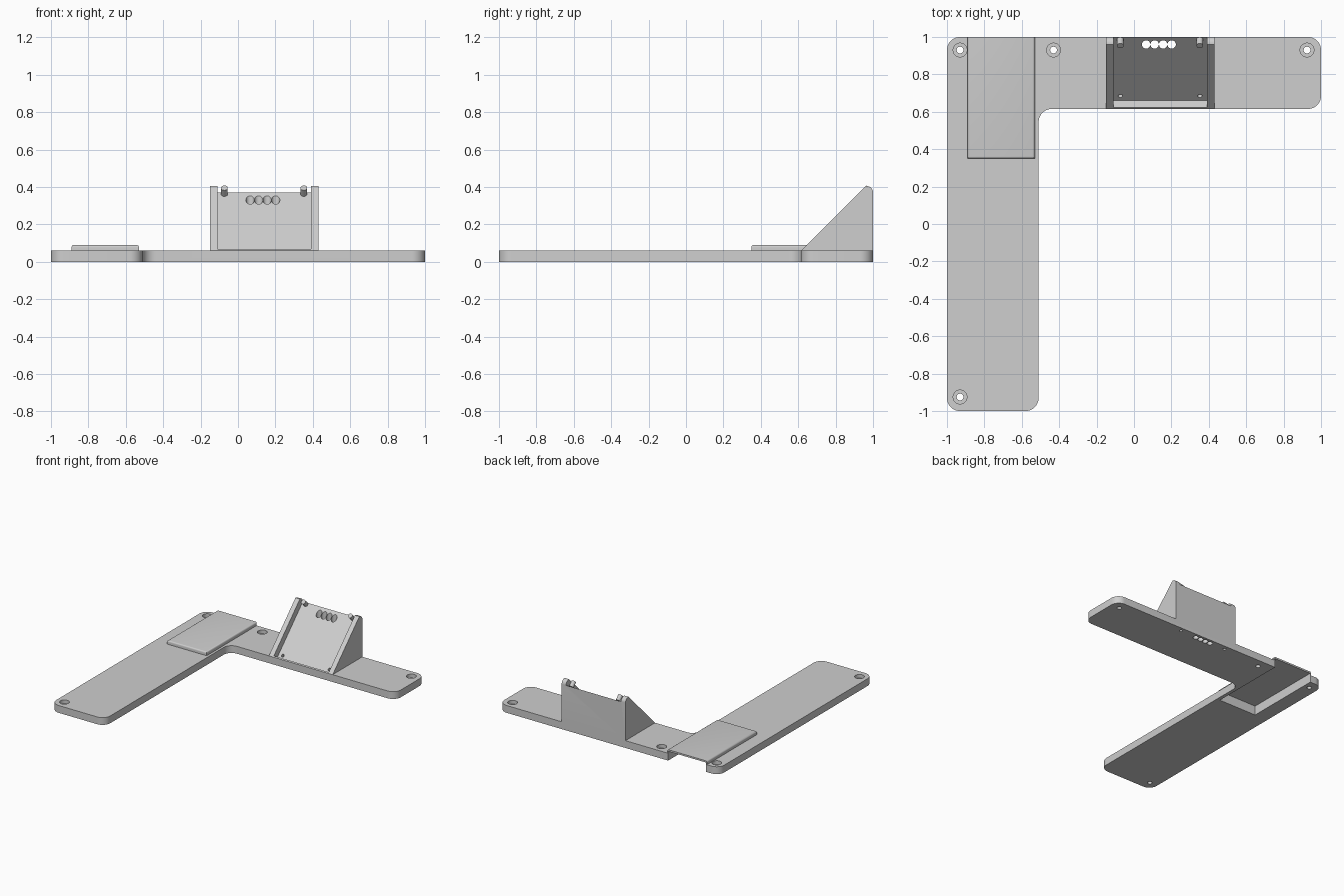
import bpy, bmesh, math
from mathutils import Vector, Matrix

cube = bpy.data.objects.get("Cube")
if cube:
    bpy.data.objects.remove(cube, do_unlink=True)

grey = bpy.data.materials.new("matte_grey")
grey.use_nodes = True
grey.diffuse_color = (0.62, 0.62, 0.62, 1)
grey.node_tree.nodes["Principled BSDF"].inputs["Base Color"].default_value = grey.diffuse_color


def make_object(name, bm):
    bmesh.ops.recalc_face_normals(bm, faces=bm.faces[:])
    mesh = bpy.data.meshes.new(name)
    bm.to_mesh(mesh)
    bm.free()
    mesh.materials.append(grey)
    obj = bpy.data.objects.new(name, mesh)
    bpy.context.collection.objects.link(obj)
    return obj


def fillet(corners, steps=10):
    """Round each (u, v, radius) corner of a closed outline."""
    pts = [Vector((u, v, 0)) for u, v, _ in corners]
    out = []
    for i, p in enumerate(pts):
        r = corners[i][2]
        if not r:
            out.append(p)
            continue
        a = (pts[i - 1] - p).normalized()
        b = (pts[(i + 1) % len(pts)] - p).normalized()
        half = a.angle(b) / 2
        centre = p + (a + b).normalized() * (r / math.sin(half))
        reach = r / math.tan(half)
        start = (p + a * reach - centre).normalized()
        end = (p + b * reach - centre).normalized()
        out += [centre + start.slerp(end, k / steps) * r for k in range(steps + 1)]
    return out


def prism(name, outline, lo, hi, along_x=False):
    """Extrude an xy outline along z, or a yz outline along x."""
    bm = bmesh.new()
    place = (lambda p: (lo, p.x, p.y)) if along_x else (lambda p: (p.x, p.y, lo))
    face = bm.faces.new([bm.verts.new(place(p)) for p in outline])
    new = bmesh.ops.extrude_face_region(bm, geom=[face])["geom"]
    shift = Vector((hi - lo, 0, 0)) if along_x else Vector((0, 0, hi - lo))
    bmesh.ops.translate(bm, vec=shift, verts=[g for g in new if isinstance(g, bmesh.types.BMVert)])
    return make_object(name, bm)


def box_outline(x0, x1, y0, y1):
    return fillet([(x0, y0, 0), (x1, y0, 0), (x1, y1, 0), (x0, y1, 0)])


def cylinder(name, start, end, radius):
    start, end = Vector(start), Vector(end)
    axis = end - start
    bm = bmesh.new()
    turn = Vector((0, 0, 1)).rotation_difference(axis).to_matrix().to_4x4()
    bmesh.ops.create_cone(bm, cap_ends=True, segments=32, radius1=radius, radius2=radius,
                          depth=axis.length,
                          matrix=Matrix.Translation((start + end) / 2) @ turn)
    return make_object(name, bm)


def combine(target, tool, operation):
    mod = target.modifiers.new(operation.lower(), "BOOLEAN")
    mod.operation, mod.solver, mod.object = operation, "EXACT", tool
    tool.hide_render = True
    bpy.context.view_layer.objects.active = target
    bpy.ops.object.modifier_apply(modifier=mod.name)
    bpy.data.objects.remove(tool, do_unlink=True)


# L-shaped base plate with rounded corners
R = 0.07
base = prism("base_plate_with_stand", fillet([
    (-1, -1, R), (-0.51, -1, R), (-0.51, 0.615, R),
    (1, 0.615, R), (1, 1, R), (-1, 1, R)]), 0, 0.06)

# Sloped stand on the back arm
stand = prism("stand", fillet([
    (0.615, 0.03, 0), (0.615, 0.06, 0), (0.96, 0.405, 0),
    (1, 0.405, 0.035), (1, 0.03, 0)]), -0.15, 0.43, along_x=True)
combine(base, stand, "UNION")

# Raised cover with softened top edges, open at the back
cover = prism("cover", box_outline(-0.89, -0.53, 0.35, 1), 0.03, 0.09)
bm = bmesh.new()
bm.from_mesh(cover.data)
edges = [e for e in bm.edges
         if all(v.co.z > 0.08 for v in e.verts) and any(v.co.y < 0.9 for v in e.verts)]
bmesh.ops.bevel(bm, geom=edges, offset=0.012, segments=4, profile=0.5, affect="EDGES")
bm.to_mesh(cover.data)
bm.free()
combine(base, cover, "UNION")

# Slot beneath the cover
combine(base, prism("slot_cutter", box_outline(-0.882, -0.538, 0.358, 1.1), -0.1, 0.076), "DIFFERENCE")

# Slanted recess in the stand, leaving side walls and a bottom lip
combine(base, prism("recess_cutter", fillet([
    (0.66, 0.03, 0), (1.215, 0.585, 0), (1.1, 0.7, 0), (0.545, 0.145, 0)]),
    -0.11, 0.39, along_x=True), "DIFFERENCE")

# Counterbored mounting holes
for x, y in [(-0.93, 0.93), (-0.43, 0.93), (0.925, 0.93), (-0.93, -0.925)]:
    combine(base, cylinder("bore_cutter", (x, y, 0.03), (x, y, 0.065), 0.037), "DIFFERENCE")
    combine(base, cylinder("hole_cutter", (x, y, -0.1), (x, y, 0.05), 0.018), "DIFFERENCE")

# Row of vertical wire holes through the stand
for i in range(4):
    x = 0.065 + i * 0.0455
    combine(base, cylinder("wire_cutter", (x, 0.96, -0.1), (x, 0.96, 0.5), 0.0222), "DIFFERENCE")

# Pegs at the top of the recess, small screw holes in its foot and underside
for side, x in (("right", -0.073), ("left", 0.352)):
    peg = cylinder("peg_" + side, (x, 0.986, 0.362), (x, 0.953, 0.395), 0.018)
    combine(base, cylinder("screw_cutter", (x, 0.66, 0.08), (x, 0.715, 0.025), 0.012), "DIFFERENCE")
    combine(base, cylinder("under_cutter", (x, 0.965, -0.1), (x, 0.965, 0.05), 0.012), "DIFFERENCE")

# Smooth the rounded surfaces, keep edges crisp
for obj in [o for o in bpy.context.scene.objects if o.name.startswith(("base_plate", "peg_"))]:
    bpy.ops.object.select_all(action="DESELECT")
    obj.select_set(True)
    bpy.context.view_layer.objects.active = obj
    bpy.ops.object.shade_smooth_by_angle(angle=math.radians(30))
